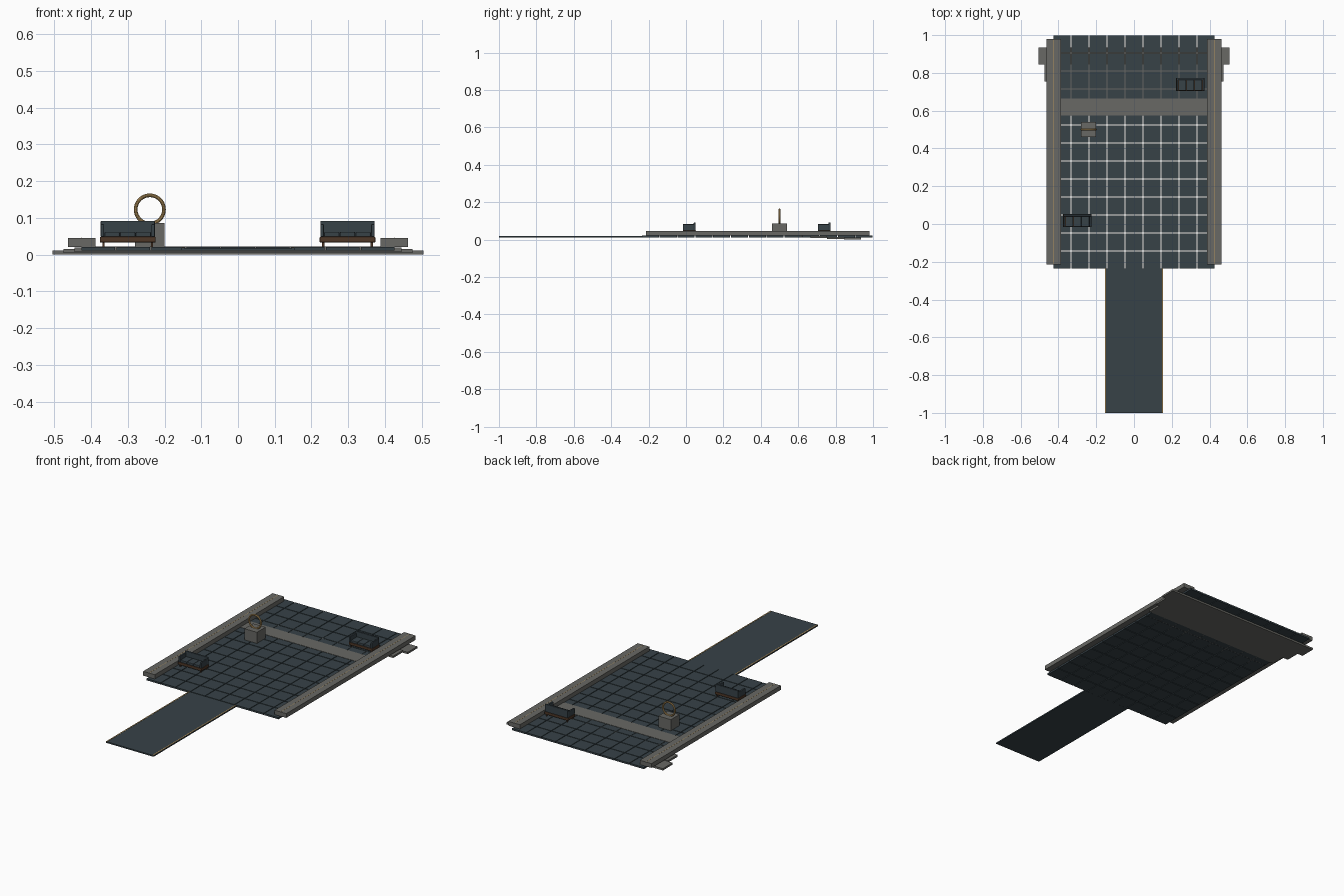
import bpy, bmesh, math
from mathutils import Matrix, Vector

if "Cube" in bpy.data.objects:
    bpy.data.objects.remove(bpy.data.objects["Cube"])


def material(name, rgb):
    m = bpy.data.materials.new(name)
    m.diffuse_color = (*rgb, 1)
    m.use_nodes = True
    m.node_tree.nodes["Principled BSDF"].inputs["Base Color"].default_value = m.diffuse_color
    return m


SLATE = material("slate", (0.038, 0.054, 0.064))
STONE = material("grey stone", (0.14, 0.14, 0.128))
GOLD = material("gold", (0.5, 0.32, 0.12))
WOOD = material("brown wood", (0.075, 0.038, 0.02))


def boxes(name, spans, mat, bevel=0):
    """One object from boxes given as (x0, x1, y0, y1, z0, z1)."""
    bm = bmesh.new()
    for x0, x1, y0, y1, z0, z1 in spans:
        centre = Vector(((x0 + x1) / 2, (y0 + y1) / 2, (z0 + z1) / 2))
        size = Matrix.Diagonal((x1 - x0, y1 - y0, z1 - z0, 1))
        bmesh.ops.create_cube(bm, size=1, matrix=Matrix.Translation(centre) @ size)
    mesh = bpy.data.meshes.new(name)
    bm.to_mesh(mesh)
    bm.free()
    mesh.materials.append(mat)
    ob = bpy.data.objects.new(name, mesh)
    bpy.context.collection.objects.link(ob)
    if bevel:
        mod = ob.modifiers.new("soft edges", "BEVEL")
        mod.width = bevel
        mod.segments = 2
    return ob


# paved terrace: separate tiles with narrow open joints
PITCH, GAP, Y0 = 0.0952, 0.002, -0.2376
tiles = []
for i in range(9):
    for j in range(13):
        x, y = (i - 4.5) * PITCH, Y0 + j * PITCH
        tiles.append((x + GAP, x + PITCH - GAP, y + GAP, y + PITCH - GAP, 0.011, 0.021))
boxes("floor_tiles", tiles, SLATE)

# approach path with gold edging
boxes("path", [(-0.154, 0.154, -1.0, -0.236, 0.011, 0.0185)], SLATE)
boxes("path_edging", [(s * 0.15 - 0.003, s * 0.15 + 0.003, -1.0, -0.236, 0.0175, 0.0195)
                      for s in (-1, 1)], GOLD)

# broad steps going down and widening towards the back
for k in range(4):
    w, y, z = 0.415 + 0.03 * k, 0.575 + 0.09 * k, 0.0118 - 0.0039 * k
    boxes(f"step_{k + 1}", [(-w, w, y, y + 0.09, max(z, 0), z + 0.011)], STONE)

# low side walls with a thin inlay along the top
for s, side in ((-1, "left"), (1, "right")):
    boxes(f"{side}_wall", [(s * 0.425 - 0.0375, s * 0.425 + 0.0375, -0.215, 0.98, 0.021, 0.046)], STONE)
    boxes(f"{side}_wall_inlay", [(s * 0.425 - 0.001, s * 0.425 + 0.001, -0.21, 0.975, 0.0455, 0.0465)], GOLD)

# pedestal and upright ring
boxes("pedestal", [(-0.28, -0.2, 0.46, 0.54, 0.021, 0.086)], STONE)
bpy.ops.mesh.primitive_torus_add(location=(-0.24, 0.5, 0.123), rotation=(math.pi / 2, 0, 0),
                                 major_radius=0.0385, minor_radius=0.005,
                                 major_segments=40, minor_segments=10)
ring = bpy.context.object
ring.name = "ring"
ring.data.materials.append(GOLD)
bpy.ops.object.shade_smooth_by_angle()


def sofa(name, cx, cy):
    """Sofa facing the front, on a wooden base with short legs."""
    def at(x0, x1, y0, y1, z0, z1):
        return (cx + x0, cx + x1, cy + y0, cy + y1, z0, z1)
    boxes(name + "_base", [at(-0.076, 0.076, -0.035, 0.035, 0.033, 0.049)], WOOD, 0.003)
    boxes(name + "_legs", [at(sx * 0.066 - 0.003, sx * 0.066 + 0.003,
                              sy * 0.026 - 0.003, sy * 0.026 + 0.003, 0.021, 0.035)
                           for sx in (-1, 1) for sy in (-1, 1)], WOOD)
    boxes(name + "_back", [at(-0.074, 0.074, 0.023, 0.034, 0.048, 0.092)], SLATE, 0.003)
    boxes(name + "_arms", [at(s * 0.069 - 0.005, s * 0.069 + 0.005, -0.034, 0.026, 0.048, 0.083)
                           for s in (-1, 1)], SLATE, 0.003)
    boxes(name + "_cushions", [at(k * 0.0425 - 0.0208, k * 0.0425 + 0.0208, -0.033, 0.024, 0.048, 0.062)
                               for k in (-1, 0, 1)], SLATE, 0.003)


sofa("left_sofa", -0.3, 0.018)
sofa("right_sofa", 0.298, 0.739)
